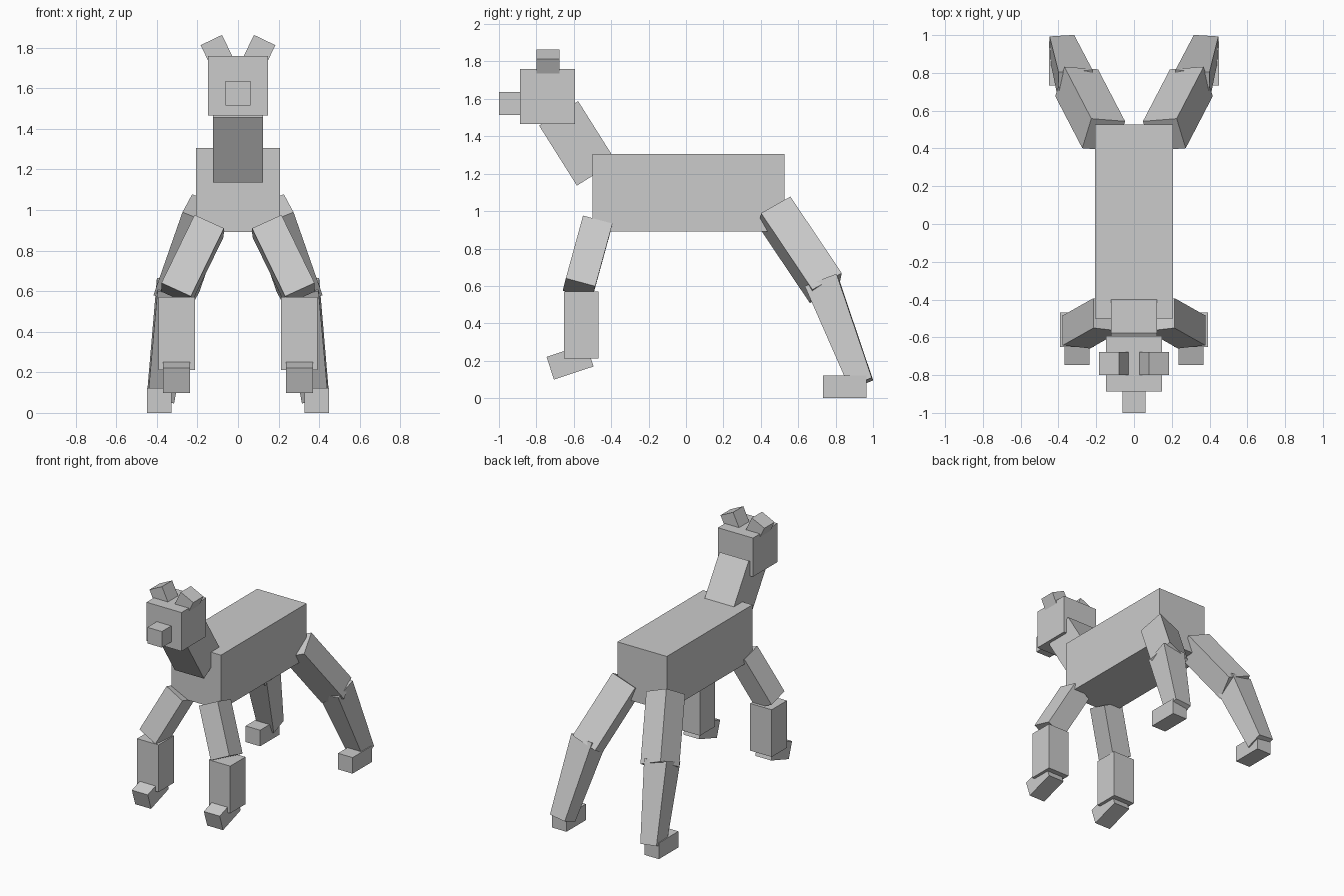
import bpy
import bmesh
from math import radians, sin, cos
from mathutils import Matrix, Vector

cube = bpy.data.objects.get("Cube")
if cube:
    bpy.data.objects.remove(cube, do_unlink=True)

# One plain grey for the whole animal
grey = bpy.data.materials.new("light_grey")
grey.use_nodes = True
grey.diffuse_color = (0.6, 0.6, 0.6, 1)
grey.node_tree.nodes["Principled BSDF"].inputs["Base Color"].default_value = (0.6, 0.6, 0.6, 1)


def block(name, center, size, down=(0, 0, -1), across=(1, 0, 0), taper=1.0):
    """Box whose length runs along `down` and width along `across`; taper narrows the lower end."""
    z = -Vector(down).normalized()
    x = Vector(across)
    x = (x - z * x.dot(z)).normalized()
    y = z.cross(x)
    turn = Matrix((x, y, z)).transposed().to_4x4()
    bm = bmesh.new()
    bmesh.ops.create_cube(bm, size=1)
    for v in bm.verts:
        k = taper if v.co.z < 0 else 1.0
        v.co = Vector((v.co.x * size[0] * k, v.co.y * size[1] * k, v.co.z * size[2]))
    mesh = bpy.data.meshes.new(name)
    bm.to_mesh(mesh)
    bm.free()
    mesh.materials.append(grey)
    obj = bpy.data.objects.new(name, mesh)
    obj.matrix_world = Matrix.Translation(center) @ turn
    bpy.context.scene.collection.objects.link(obj)
    return obj


def pitched(degrees):
    """Down direction of a block tilted about the x axis."""
    a = radians(degrees)
    return (0, sin(a), -cos(a))


# Trunk, neck and head
block("body", (0, 0.013, 1.098), (0.415, 1.027, 0.415))
block("neck", (0, -0.58, 1.362), (0.246, 0.246, 0.379), pitched(32.2))
block("head", (0, -0.74, 1.613), (0.294, 0.294, 0.294))
block("snout", (0, -0.94, 1.575), (0.122, 0.12, 0.122))

# Ears and legs, mirrored: s = +1 is the model's left
for s, side in ((1, "left"), (-1, "right")):
    block(side + "_ear", (s * 0.106, -0.738, 1.785), (0.117, 0.122, 0.117),
          (-s * 0.433, 0, -0.901))

    # Front leg
    block(side + "_front_upper_leg", (s * 0.224, -0.526, 0.754), (0.16, 0.163, 0.384),
          (s * 0.163, -0.092, -0.335), (s * -0.143, -0.016, -0.064))
    block(side + "_front_lower_leg", (s * 0.301, -0.56, 0.391), (0.18, 0.183, 0.358))
    block(side + "_front_foot", (s * 0.302, -0.62, 0.195), (0.133, 0.223, 0.128), pitched(18.3))

    # Hind leg
    block(side + "_hind_upper_leg", (s * 0.232, 0.61, 0.793), (0.193, 0.186, 0.513),
          (s * 0.143, 0.275, -0.409), (s * -0.185, -0.016, -0.072))
    top = Vector((s * 0.308, 0.725, 0.622))
    bottom = Vector((s * 0.381, 0.936, 0.078))
    block(side + "_hind_lower_leg", (top + bottom) / 2, (0.182, 0.182, (top - bottom).length),
          bottom - top, (s * -1, 0.06, -0.11), taper=0.72)
    block(side + "_hind_foot", (s * 0.388, 0.849, 0.061), (0.122, 0.233, 0.122))
